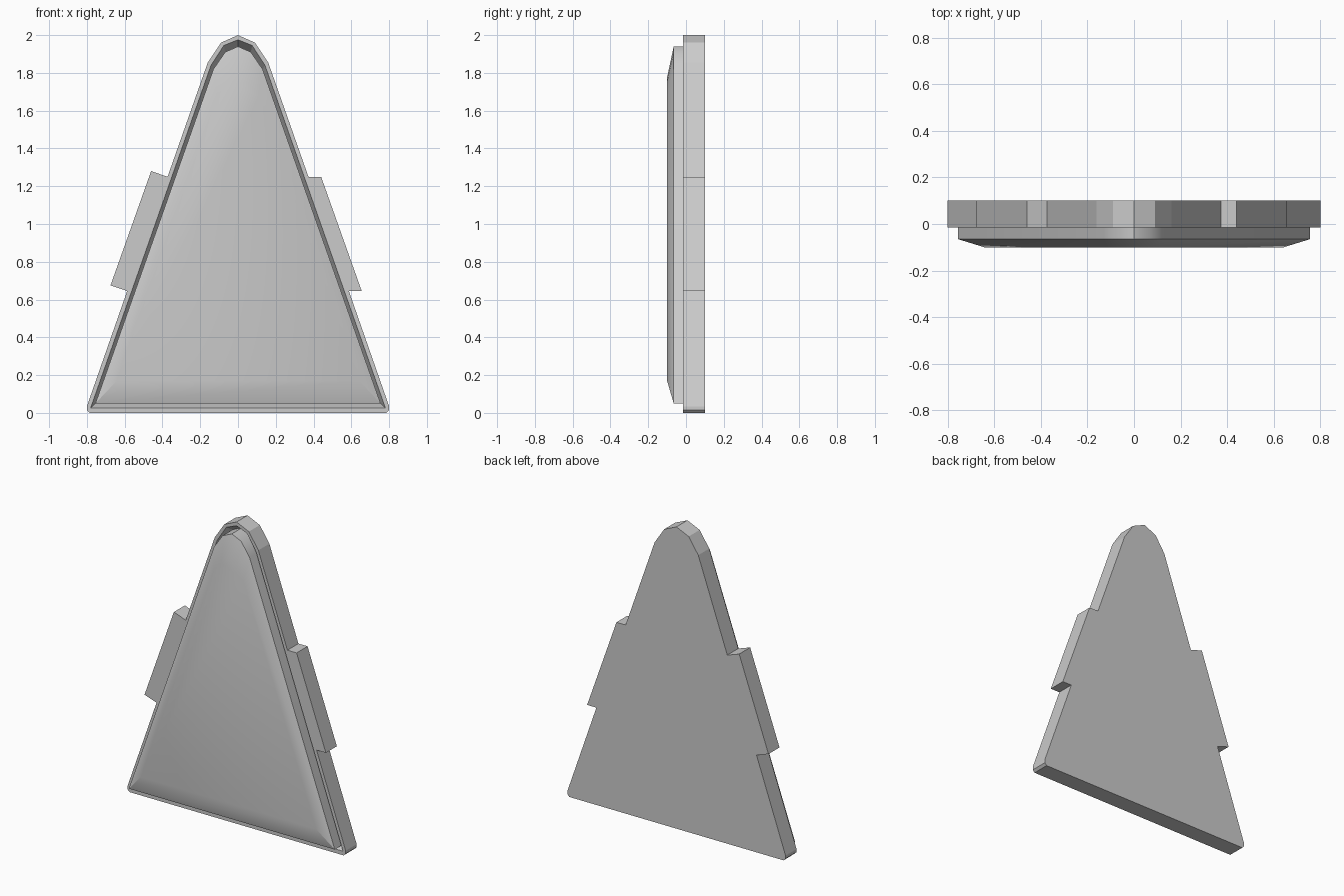
import bpy
import bmesh
from math import radians

cube = bpy.data.objects.get("Cube")
if cube:
    bpy.data.objects.remove(cube, do_unlink=True)

grey = bpy.data.materials.new("plain_grey")
grey.use_nodes = True
colour = (0.6, 0.6, 0.6, 1)
grey.diffuse_color = colour
grey.node_tree.nodes["Principled BSDF"].inputs["Base Color"].default_value = colour


def loft(name, rings):
    """Join matching x-z outlines placed at successive y depths, capped at both ends."""
    bm = bmesh.new()
    loops = [[bm.verts.new((x, y, z)) for x, z in pts] for pts, y in rings]
    for a, b in zip(loops, loops[1:]):
        for i in range(len(a)):
            j = (i + 1) % len(a)
            bm.faces.new((a[i], a[j], b[j], b[i]))
    bm.faces.new(loops[0])
    bm.faces.new(loops[-1])
    bmesh.ops.recalc_face_normals(bm, faces=bm.faces)
    mesh = bpy.data.meshes.new(name)
    bm.to_mesh(mesh)
    bm.free()
    mesh.materials.append(grey)
    obj = bpy.data.objects.new(name, mesh)
    bpy.context.collection.objects.link(obj)
    return obj


def arch(peak, half):
    """Closed outline from the peak down the +x half and back up its mirror."""
    return [(0, peak)] + half + [(-x, z) for x, z in reversed(half)]


# Backing plate, with a slightly different lug on each side
FRONT, BACK = -0.015, 0.1
right_half = [(0.09, 1.96), (0.16, 1.855), (0.373, 1.25), (0.44, 1.25),
              (0.655, 0.645), (0.587, 0.645), (0.8, 0.035), (0.8, 0.015), (0.785, 0)]
left_half = [(-0.785, 0), (-0.8, 0.015), (-0.8, 0.035), (-0.587, 0.645),
             (-0.675, 0.675), (-0.46, 1.28), (-0.373, 1.25), (-0.16, 1.855), (-0.09, 1.96)]
plate_outline = [(0, 2)] + right_half + left_half
plate = loft("backing_plate", [(plate_outline, FRONT), (plate_outline, BACK)])

# Recess with sloping walls around the panel
FLOOR = 0.04
recess_outline = arch(1.975, [(0.075, 1.945), (0.143, 1.84), (0.78, 0.027)])
panel_outline = arch(1.94, [(0.068, 1.91), (0.13, 1.82), (0.755, 0.05)])
cutter = loft("recess_cutter", [(recess_outline, FRONT - 0.02),
                                (recess_outline, FRONT),
                                (panel_outline, FLOOR)])
cutter.hide_render = True
cutter.hide_set(True)
cut = plate.modifiers.new("recess", 'BOOLEAN')
cut.operation = 'DIFFERENCE'
cut.solver = 'EXACT'
cut.object = cutter

# Raised panel with a softly bevelled front
MID = 0.85
crown_outline = [(x * 0.85, MID + (z - MID) * 0.85) for x, z in panel_outline]
panel = loft("front_panel", [(crown_outline, -0.1),
                             (panel_outline, -0.065),
                             (panel_outline, FLOOR)])

bpy.ops.object.select_all(action='DESELECT')
panel.select_set(True)
bpy.context.view_layer.objects.active = panel
bpy.ops.object.shade_smooth_by_angle(angle=radians(35))
